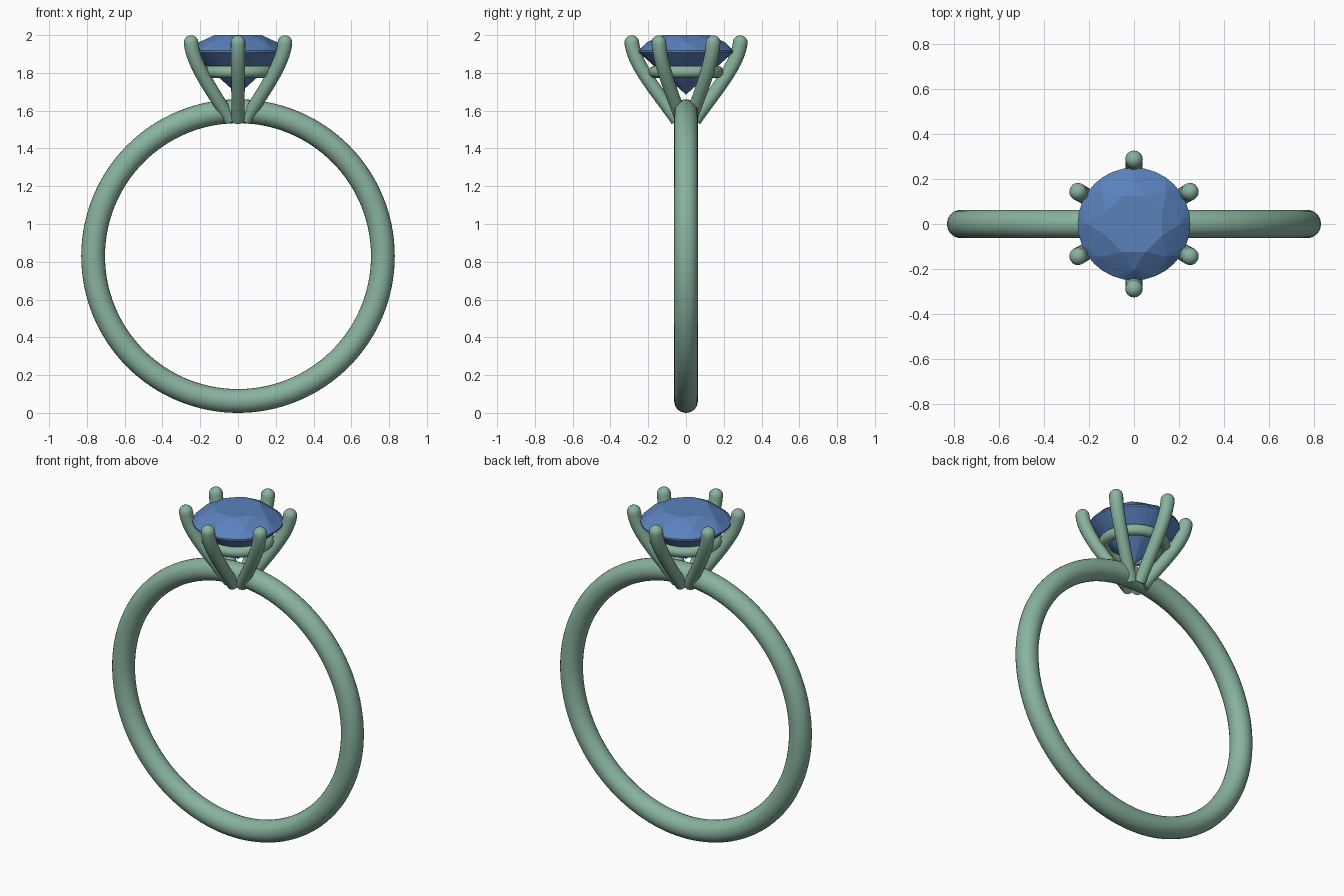
import bpy, bmesh, math
from mathutils import Vector
from mathutils.geometry import interpolate_bezier

if "Cube" in bpy.data.objects:
    bpy.data.objects.remove(bpy.data.objects["Cube"])


def material(name, color):
    m = bpy.data.materials.new(name)
    m.diffuse_color = color
    m.use_nodes = True
    m.node_tree.nodes["Principled BSDF"].inputs["Base Color"].default_value = m.diffuse_color
    return m


METAL = material("green_metal", (0.25, 0.45, 0.34, 1))
STONE = material("blue_stone", (0.10, 0.22, 0.50, 1))


def finish(name, bm, mat, smooth):
    bmesh.ops.recalc_face_normals(bm, faces=bm.faces)
    for f in bm.faces:
        f.smooth = smooth
    me = bpy.data.meshes.new(name)
    bm.to_mesh(me)
    bm.free()
    me.materials.append(mat)
    ob = bpy.data.objects.new(name, me)
    bpy.context.collection.objects.link(ob)
    return ob


def torus(name, major, minor, z, tilt=0.0, segs=96):
    bpy.ops.mesh.primitive_torus_add(major_radius=major, minor_radius=minor, major_segments=segs,
                                     minor_segments=24, location=(0, 0, z), rotation=(tilt, 0, 0))
    ob = bpy.context.object
    ob.name = name
    ob.data.materials.append(METAL)
    bpy.ops.object.shade_smooth()


# finger band and the small rail under the stone
torus("band", 0.767, 0.063, 0.83, math.pi / 2, 128)
torus("gallery_rail", 0.168, 0.031, 1.805)


# prong: round section swept along a bent path, with a domed tip
def prong(name, angle):
    path = interpolate_bezier(Vector((0.047, 0, 1.548)), Vector((0.15, 0, 1.70)),
                              Vector((0.275, 0, 1.84)), Vector((0.287, 0, 1.96)), 20)
    stations = []
    for i, p in enumerate(path):
        t = (path[min(i + 1, 19)] - path[max(i - 1, 0)]).normalized()
        stations.append((p, t, 0.034 + 0.005 * i / 19))
    end, tan, r = stations[-1]
    for k in range(1, 6):
        a = k * math.pi / 2 / 6
        stations.append((end + tan * r * math.sin(a), tan, r * math.cos(a)))
    bm = bmesh.new()
    side = Vector((0, 1, 0))
    n = 16
    rings = []
    for p, t, rad in stations:
        up = t.cross(side)
        rings.append([bm.verts.new(p + rad * (side * math.cos(a) + up * math.sin(a)))
                      for a in (2 * math.pi * j / n for j in range(n))])
    for lo, hi in zip(rings, rings[1:]):
        for j in range(n):
            bm.faces.new((lo[j], lo[(j + 1) % n], hi[(j + 1) % n], hi[j]))
    bm.faces.new(rings[0])
    top = bm.verts.new(end + tan * r)
    for j in range(n):
        bm.faces.new((rings[-1][j], rings[-1][(j + 1) % n], top))
    ob = finish(name, bm, METAL, True)
    ob.rotation_euler.z = angle
    ob.select_set(True)
    bpy.context.view_layer.objects.active = ob
    bpy.ops.object.shade_smooth_by_angle(angle=math.radians(50))
    ob.select_set(False)


for i in range(6):
    bpy.ops.object.select_all(action='DESELECT')
    prong(f"prong_{i + 1}", math.radians(30 + 60 * i))

# brilliant cut stone: hull of table, crown, girdle, pavilion and culet rings
bm = bmesh.new()
for count, radius, z, offset in ((8, 0.135, 2.0, 0.5), (8, 0.205, 1.963, 0), (32, 0.25, 1.919, 0),
                                 (32, 0.25, 1.909, 0), (8, 0.06, 1.735, 0.5)):
    for k in range(count):
        a = 2 * math.pi * (k + offset) / count
        bm.verts.new((radius * math.cos(a), radius * math.sin(a), z))
bm.verts.new((0, 0, 1.685))
bmesh.ops.convex_hull(bm, input=bm.verts)
bmesh.ops.dissolve_limit(bm, angle_limit=0.01, verts=bm.verts, edges=bm.edges)
finish("stone", bm, STONE, False)
